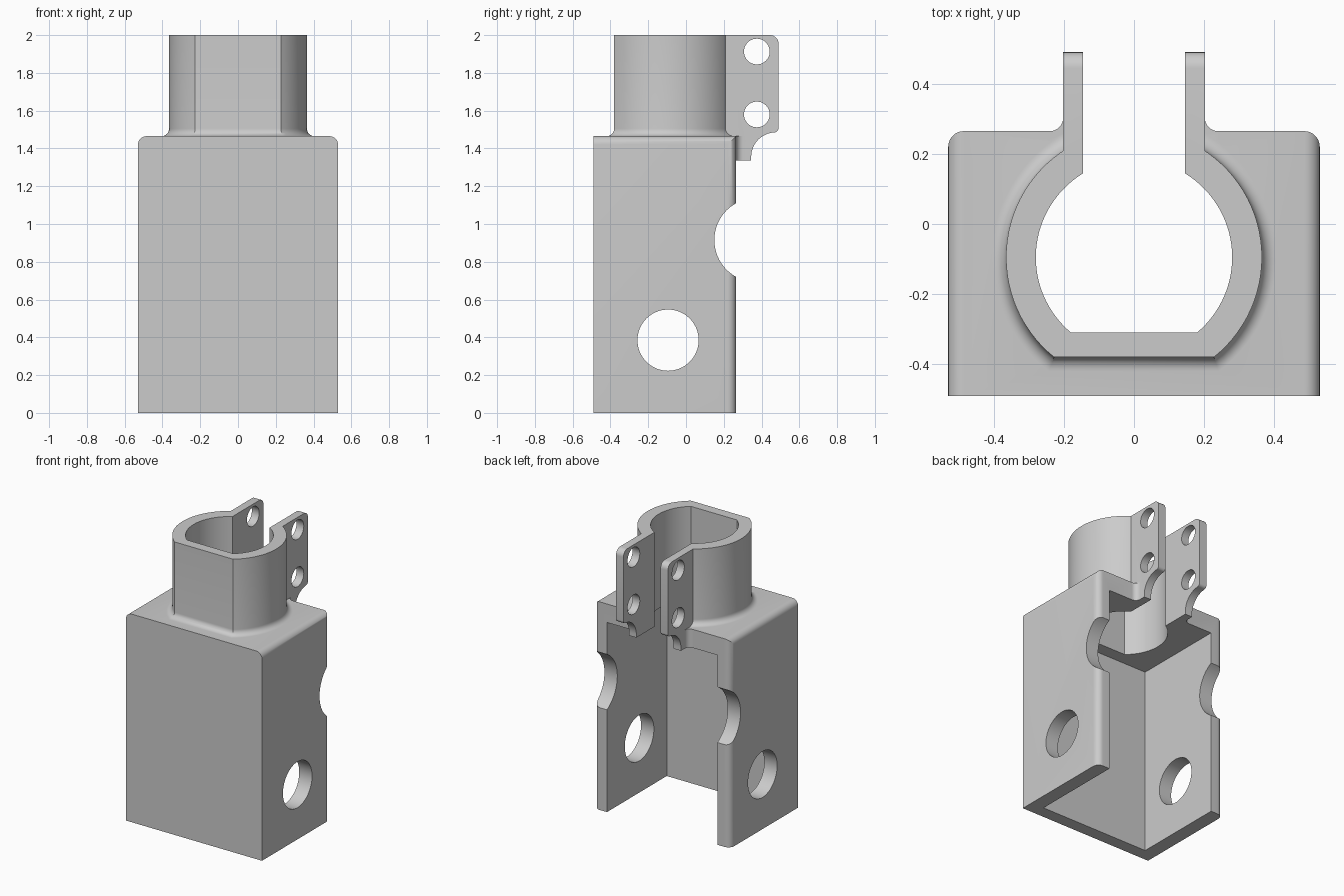
import bpy, bmesh
from math import sin, cos, pi, asin, radians
from mathutils import Vector

old = bpy.data.objects.get("Cube")
if old:
    bpy.data.objects.remove(old, do_unlink=True)

grey = bpy.data.materials.new("plain grey")
grey.use_nodes = True
colour = (0.6, 0.6, 0.6, 1)
grey.diffuse_color = colour
grey.node_tree.nodes["Principled BSDF"].inputs["Base Color"].default_value = colour

CY = -0.095          # y of the collar axis
TOP = 1.465          # top of the housing
CEIL = 1.335         # underside of the top plate


def arc(cx, cy, r, a, b, n):
    return [(cx + r * cos(a + (b - a) * i / n), cy + r * sin(a + (b - a) * i / n))
            for i in range(n + 1)]


def loft(name, rings):
    """Closed solid through rings that share a point count."""
    bm = bmesh.new()
    loops = [[bm.verts.new(p) for p in ring] for ring in rings]
    n = len(loops[0])
    for lo, hi in zip(loops, loops[1:]):
        for i in range(n):
            j = (i + 1) % n
            bm.faces.new((lo[i], lo[j], hi[j], hi[i]))
    bm.faces.new(loops[0][::-1])
    bm.faces.new(loops[-1])
    bmesh.ops.recalc_face_normals(bm, faces=bm.faces)
    mesh = bpy.data.meshes.new(name)
    bm.to_mesh(mesh)
    bm.free()
    mesh.materials.append(grey)
    obj = bpy.data.objects.new(name, mesh)
    bpy.context.collection.objects.link(obj)
    return obj


def prism(name, pts, axis, a, b):
    """Extrude an outline along x (y,z), y (x,z) or z (x,y)."""
    def place(p, t):
        v = list(p)
        v.insert("xyz".index(axis), t)
        return v
    return loft(name, [[place(p, t) for p in pts] for t in (a, b)])


def rect(x0, x1, y0, y1):
    return [(x0, y0), (x1, y0), (x1, y1), (x0, y1)]


def boolean(target, tool, operation):
    mod = target.modifiers.new(operation.lower(), 'BOOLEAN')
    mod.object, mod.operation, mod.solver = tool, operation, 'EXACT'
    bpy.context.view_layer.objects.active = target
    bpy.ops.object.modifier_apply(modifier=mod.name)
    bpy.data.objects.remove(tool, do_unlink=True)


def d_outline(r, flat_y, n=72):
    """Circle around the collar axis cut by a front flat."""
    a = asin((flat_y - CY) / r)
    return arc(0, CY, r, a, pi - a, n)


# Housing block with rounded upper side edges and rear corners
body = prism("clamp_housing", rect(-0.53, 0.53, -0.49, 0.265), 'z', 0, TOP)
bm = bmesh.new()
bm.from_mesh(body.data)
picked = []
for e in bm.edges:
    d = e.verts[0].co - e.verts[1].co
    m = (e.verts[0].co + e.verts[1].co) / 2
    if (abs(d.y) > 0.1 and m.z > 1) or (abs(d.z) > 0.1 and m.y > 0):
        picked.append(e)
bmesh.ops.bevel(bm, geom=picked, offset=0.045, segments=8, profile=0.5, affect='EDGES')
bm.to_mesh(body.data)
bm.free()

# Collar with a filleted foot
R = 0.04
steps = [(0.04, 1.4)] + [(R * (1 - sin(t * pi / 16)), TOP + R * (1 - cos(t * pi / 16)))
                         for t in range(9)] + [(0, 2)]
collar = loft("collar", [[(x, y, z) for x, y in d_outline(0.365 + o, -0.38 - o)]
                         for o, z in steps])
boolean(body, collar, 'UNION')

# Clamp lugs, one block until the slot splits it
lug = ([(0.0, 1.3), (0.345, 1.3)] + arc(0.475, 1.355, 0.13, pi, pi / 2 + 0.1, 14)
       + arc(0.468, 1.507, 0.022, -pi / 2 + 0.3, 0, 5)
       + arc(0.445, 1.955, 0.045, 0, pi / 2, 8) + [(0.0, 2)])
boolean(body, prism("lugs", lug, 'x', -0.202, 0.202), 'UNION')

# Fillets where the lugs leave the top plate
for s in (-1, 1):
    curve = arc(0.24, 0.303, 0.038, pi, 3 * pi / 2, 8)
    web = [(s * x, y) for x, y in [(0.18, 0.303)] + curve + [(0.24, 0.24), (0.18, 0.24)]]
    boolean(body, prism("lug_fillet", web, 'z', 1.3, TOP), 'UNION')

# Hollow interior, open at the rear and below
boolean(body, prism("interior", rect(-0.43, 0.43, -0.4, 1), 'z', -1, CEIL), 'DIFFERENCE')

# Bore with a front flat, running into the rear slot
a = asin((-0.31 - CY) / 0.28)
b = pi / 2 - asin(0.145 / 0.28)
bore = (arc(0, CY, 0.28, a, b, 32) + [(0.145, 1), (-0.145, 1)]
        + arc(0, CY, 0.28, pi - b, pi - a, 32))
boolean(body, prism("bore", bore, 'z', 1.2, 2.5), 'DIFFERENCE')

# Cross holes, rear notches and lug bolt holes
for y, z, r in ((CY, 0.385, 0.162), (0.373, 0.915, 0.223),
                (0.375, 1.913, 0.068), (0.375, 1.58, 0.068)):
    boolean(body, prism("hole", arc(y, z, r, 0, 2 * pi, 64)[:-1], 'x', -1, 1), 'DIFFERENCE')

bpy.ops.object.select_all(action='DESELECT')
body.select_set(True)
bpy.context.view_layer.objects.active = body
bpy.ops.object.shade_smooth_by_angle(angle=radians(30))
